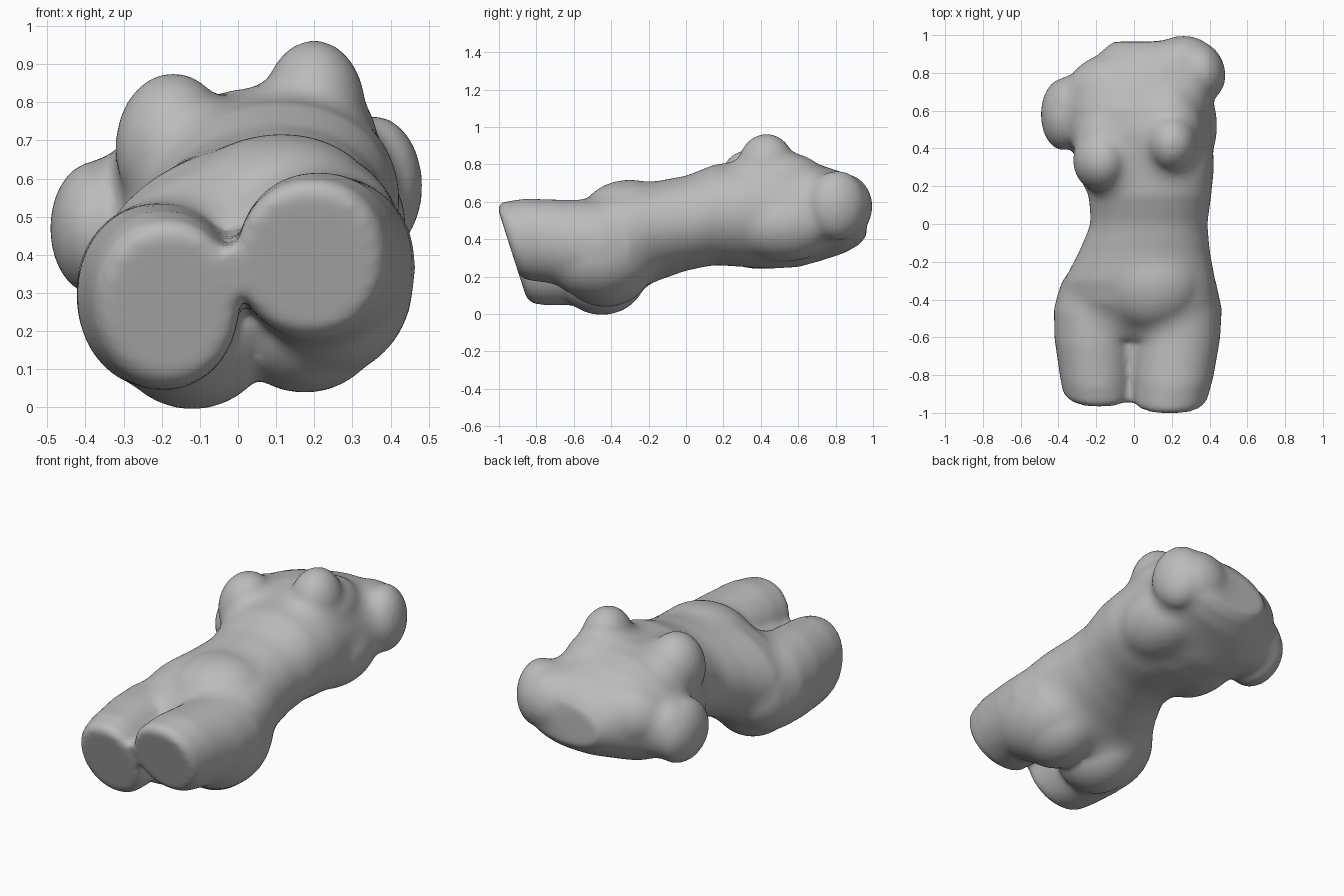
import bpy, bmesh, math
from mathutils import Matrix, Vector

if "Cube" in bpy.data.objects:
    bpy.data.objects.remove(bpy.data.objects["Cube"])

bm = bmesh.new()
SEG = 40


def loft(sections, power=2.0, shear=0.0):
    """Closed tube along y; section = (y, cx, cz, rx, rz, roll in degrees)."""
    rings = []
    y0, y1 = sections[0][0], sections[-1][0]
    for y, cx, cz, rx, rz, roll in sections:
        c, s = math.cos(math.radians(roll)), math.sin(math.radians(roll))
        k = shear * (y - y0) / (y1 - y0)
        ring = []
        for i in range(SEG):
            a = 2 * math.pi * i / SEG
            ca, sa = math.cos(a), math.sin(a)
            u = rx * math.copysign(abs(ca) ** (2 / power), ca)
            v = rz * math.copysign(abs(sa) ** (2 / power), sa)
            x, z = u * c - v * s, u * s + v * c
            ring.append(bm.verts.new((cx + x, y - k * z, cz + z)))
        rings.append(ring)
    faces = [bm.faces.new((a[i], a[(i + 1) % SEG], b[(i + 1) % SEG], b[i]))
             for a, b in zip(rings, rings[1:]) for i in range(SEG)]
    faces += [bm.faces.new(rings[0]), bm.faces.new(rings[-1])]
    bmesh.ops.recalc_face_normals(bm, faces=faces)


def blob(center, radii, roll=0, turn=0):
    """Ellipsoid, rolled about y and turned about z."""
    m = (Matrix.Translation(Vector(center))
         @ Matrix.Rotation(math.radians(turn), 4, 'Z')
         @ Matrix.Rotation(math.radians(-roll), 4, 'Y')
         @ Matrix.Diagonal((*radii, 1)))
    bmesh.ops.create_uvsphere(bm, u_segments=40, v_segments=24, radius=1, matrix=m)


# trunk from pelvis to the neck stump
loft([
    (-.64, .02, .32, .16, .12, 15),
    (-.55, .02, .35, .33, .20, 15),
    (-.42, .025, .375, .42, .27, 14),
    (-.30, .03, .40, .405, .285, 13),
    (-.15, .055, .445, .35, .26, 12),
    (0, .08, .485, .31, .25, 11),
    (.15, .085, .53, .325, .265, 10),
    (.30, .09, .535, .335, .28, 10),
    (.45, .055, .535, .36, .29, 9),
    (.60, .01, .54, .395, .285, 9),
    (.72, .01, .54, .405, .25, 9),
    (.85, .085, .54, .33, .21, 7),
    (.93, .11, .535, .265, .16, 5),
    (.965, .11, .53, .22, .11, 5)], power=2.1)

# thighs, ending in slanted flat cuts, joined by a narrow web
loft([
    (-.14, -.11, .36, .13, .15, 0),
    (-.30, -.175, .315, .205, .225, 0),
    (-.45, -.20, .30, .225, .24, 0),
    (-.60, -.207, .292, .215, .243, 0),
    (-.80, -.195, .28, .198, .235, 0),
    (-.885, -.187, .272, .19, .217, 0),
    (-.912, -.182, .27, .165, .185, 0)], power=2.1, shear=.32)
loft([
    (-.14, .17, .42, .16, .17, 0),
    (-.30, .225, .375, .208, .23, 0),
    (-.45, .235, .37, .23, .24, 0),
    (-.60, .232, .375, .225, .235, 0),
    (-.80, .21, .392, .212, .225, 0),
    (-.92, .193, .39, .197, .208, 0),
    (-.95, .187, .388, .178, .18, 0)], power=2.1, shear=.32)
loft([(-.55, 0, .37, .08, .11, 0), (-.93, 0, .355, .07, .065, 0)], shear=.32)

# belly, buttocks and hips
blob((.09, -.30, .50), (.28, .27, .215), 10)
blob((-.12, -.45, .215), (.22, .24, .22))
blob((.175, -.43, .26), (.22, .25, .222))
blob((-.20, -.48, .28), (.22, .30, .235))
blob((.23, -.47, .33), (.23, .31, .25))

# back muscles below the arms
blob((-.14, .40, .44), (.17, .30, .20), 5)
blob((.23, .52, .48), (.21, .30, .20), 5)

# breasts, each a broad slab under a fuller tip
blob((-.15, .42, .65), (.17, .24, .17), 6)
blob((-.17, .335, .68), (.152, .165, .197))
blob((.18, .49, .70), (.185, .27, .17), 4)
blob((.20, .43, .78), (.135, .155, .183))
blob((.02, .50, .67), (.18, .22, .165), 5)

# raised shoulder and hanging arm stump
blob((.355, .81, .58), (.125, .16, .185), 0, 18)
blob((.25, .84, .575), (.19, .155, .175), 0, 10)
blob((-.375, .58, .47), (.118, .19, .175))
blob((-.34, .64, .49), (.13, .15, .165), 0, -25)
# upper chest bridging to the shoulder and neck
blob((-.16, .72, .56), (.22, .17, .175), 6, 30)
blob((.08, .80, .59), (.26, .16, .165), 5)

mesh = bpy.data.meshes.new("torso_blocks")
bm.to_mesh(mesh)
bm.free()
torso = bpy.data.objects.new("torso_sculpture", mesh)
bpy.context.collection.objects.link(torso)

# fuse the forms into one skin
fuse = torso.modifiers.new("fuse", 'REMESH')
fuse.mode = 'VOXEL'
fuse.voxel_size = .016
fuse.use_smooth_shade = True
graph = bpy.context.evaluated_depsgraph_get()
skin = bpy.data.meshes.new_from_object(torso.evaluated_get(graph))
torso.modifiers.clear()
torso.data = skin
skin.name = "torso_sculpture"


def in_cleft(p):
    """Creases that stay sharp: between the thighs and the buttocks."""
    return (p.y < -.62 and abs(p.x) < .1) or \
           (p.y < -.35 and -.03 < p.x < .1 and p.z < .2)


# fill the joins: relax only hollow areas
bm = bmesh.new()
bm.from_mesh(skin)
movable = [(v, [e.other_vert(v) for e in v.link_edges]) for v in bm.verts
           if not in_cleft(v.co)]
for step in range(60):
    if step % 5 == 0:
        bm.normal_update()
    moves = []
    for v, near in movable:
        total = Vector()
        for n in near:
            total += n.co
        d = total / len(near) - v.co
        if d.dot(v.normal) > 0:
            moves.append((v, d * .6))
    for v, d in moves:
        v.co += d
for f in bm.faces:
    f.smooth = True
bm.to_mesh(skin)
bm.free()

stone = bpy.data.materials.new("grey stone")
stone.diffuse_color = (.5, .5, .5, 1)
stone.use_nodes = True
stone.node_tree.nodes["Principled BSDF"].inputs["Base Color"].default_value = stone.diffuse_color
skin.materials.clear()
skin.materials.append(stone)

soften = torso.modifiers.new("soften", 'SMOOTH')
soften.factor = .5
soften.iterations = 8
